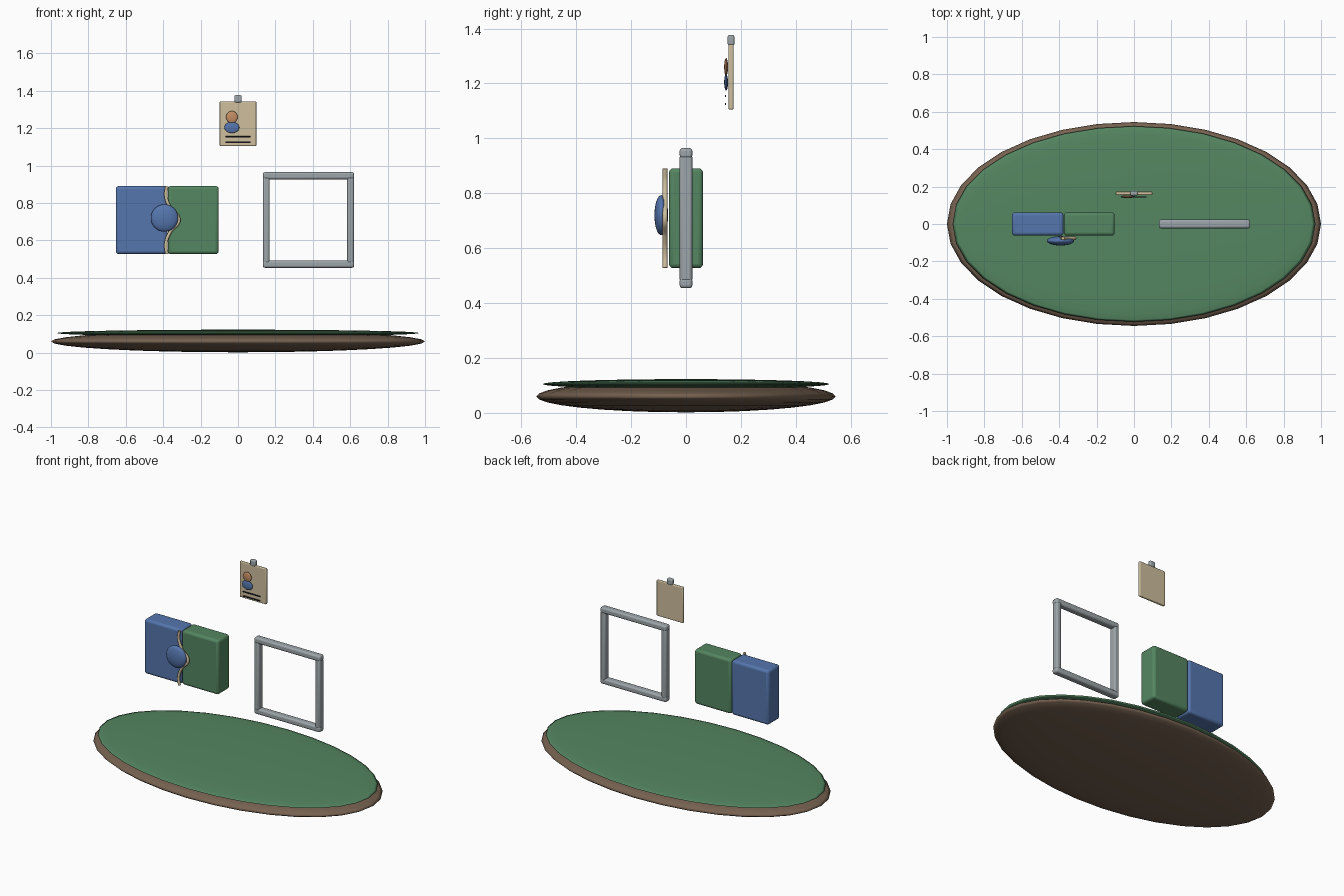
import bpy
from math import radians

if "Cube" in bpy.data.objects:
    bpy.data.objects.remove(bpy.data.objects["Cube"])

def material(name, rgb):
    m = bpy.data.materials.new(name)
    m.diffuse_color = (*rgb, 1)
    m.use_nodes = True
    m.node_tree.nodes["Principled BSDF"].inputs["Base Color"].default_value = m.diffuse_color
    return m

BLUE = material("blue", (0.09, 0.18, 0.42))
GREEN = material("green", (0.09, 0.24, 0.12))
BROWN = material("brown", (0.18, 0.12, 0.08))
CREAM = material("cream", (0.62, 0.52, 0.34))
STEEL = material("steel", (0.34, 0.38, 0.40))
SKIN = material("skin", (0.55, 0.27, 0.13))
INK = material("ink", (0.02, 0.02, 0.03))

def finish(name, mat):
    o = bpy.context.object
    o.name = name
    o.data.materials.append(mat)
    return o

def ellipsoid(name, loc, radii, mat, seg=32, rings=16):
    bpy.ops.mesh.primitive_uv_sphere_add(segments=seg, ring_count=rings, radius=1, location=loc)
    o = finish(name, mat)
    o.scale = radii
    bpy.ops.object.transform_apply(location=False, rotation=False, scale=True)
    bpy.ops.object.shade_smooth()
    return o

def block(name, loc, size, bevel, mat):
    bpy.ops.mesh.primitive_cube_add(size=1, location=loc)
    o = finish(name, mat)
    o.scale = size
    bpy.ops.object.transform_apply(location=False, rotation=False, scale=True)
    b = o.modifiers.new("rounded_edges", 'BEVEL')
    b.width = bevel
    b.segments = 3
    bpy.ops.object.shade_smooth_by_angle(angle=radians(35))
    return o

# oval base with a green top
ellipsoid("base", (0, 0, 0.06), (1, 0.545, 0.058), BROWN)
ellipsoid("base_top", (0, 0, 0.105), (0.97, 0.523, 0.018), GREEN)

# two joined blocks
block("left_block", (-0.515, 0, 0.709), (0.276, 0.124, 0.364), 0.016, BLUE)
block("right_block", (-0.239, 0, 0.709), (0.272, 0.124, 0.364), 0.016, GREEN)

# round tab and wavy seam on the front of the blocks
ellipsoid("round_tab", (-0.393, -0.09, 0.72), (0.073, 0.025, 0.073), BLUE)
curve = bpy.data.curves.new("seam", 'CURVE')
curve.dimensions = '3D'
curve.bevel_depth = 0.009
curve.bevel_resolution = 3
curve.use_fill_caps = True
seam = [(-0.38, 0.89), (-0.386, 0.84), (-0.363, 0.775), (-0.316, 0.71),
        (-0.363, 0.645), (-0.386, 0.58), (-0.38, 0.528)]
spline = curve.splines.new('BEZIER')
spline.bezier_points.add(len(seam) - 1)
for p, (x, z) in zip(spline.bezier_points, seam):
    p.co = (x, -0.076, z)
    p.handle_left_type = p.handle_right_type = 'AUTO'
curve.materials.append(CREAM)
bpy.context.collection.objects.link(bpy.data.objects.new("seam", curve))

# open square frame
for side, x in (("left", 0.151), ("right", 0.602)):
    block("frame_" + side, (x, 0, 0.709), (0.036, 0.046, 0.465), 0.011, STEEL)
for side, z in (("bottom", 0.473), ("top", 0.946)):
    block("frame_" + side, (0.377, 0, z), (0.488, 0.046, 0.038), 0.011, STEEL)

# badge card with clip, portrait and lines
block("badge_card", (0, 0.164, 1.224), (0.196, 0.018, 0.238), 0.005, CREAM)
block("badge_clip", (0, 0.164, 1.357), (0.04, 0.025, 0.04), 0.008, STEEL)
ellipsoid("portrait_head", (-0.033, 0.146, 1.26), (0.031, 0.007, 0.032), SKIN)
ellipsoid("portrait_body", (-0.033, 0.146, 1.204), (0.04, 0.007, 0.03), BLUE)
for i, z in enumerate((1.154, 1.125)):
    block(f"badge_line_{i + 1}", (0, 0.144, z), (0.132, 0.005, 0.007), 0.001, INK)
